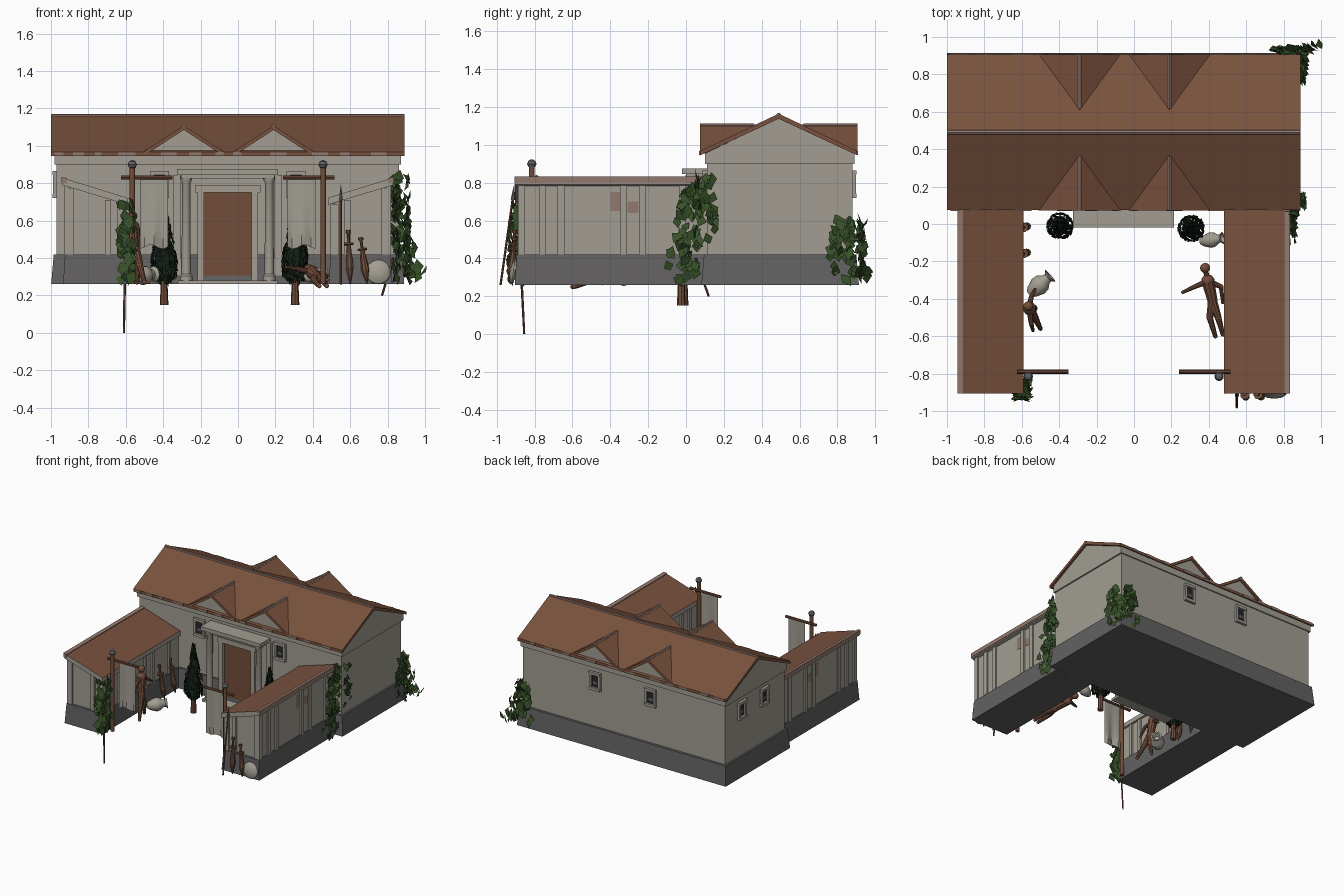
import bpy, bmesh, math, random
from mathutils import Vector, Matrix

if "Cube" in bpy.data.objects:
    bpy.data.objects.remove(bpy.data.objects["Cube"])
random.seed(4)
CX = -0.055          # symmetry plane of the villa
G = 0.26             # ground level of the villa

def material(name, r, g, b):
    m = bpy.data.materials.new(name)
    m.diffuse_color = (r, g, b, 1)
    m.use_nodes = True
    m.node_tree.nodes["Principled BSDF"].inputs["Base Color"].default_value = m.diffuse_color
    return m
WALL = material("pale_stone", 0.36, 0.34, 0.29)
PLINTH = material("dark_stone", 0.125, 0.12, 0.12)
ROOF = material("clay_tile", 0.19, 0.083, 0.047)
TRIM = material("worn_tile", 0.29, 0.19, 0.155)
WOOD = material("brown_wood", 0.17, 0.075, 0.043)
LEAF = material("ivy_green", 0.04, 0.085, 0.022)
TREE = material("cypress_green", 0.007, 0.014, 0.008)
DARK = material("window_dark", 0.02, 0.02, 0.022)
METAL = material("grey_metal", 0.12, 0.12, 0.125)

def finish(name, bm, *mats):
    bmesh.ops.recalc_face_normals(bm, faces=bm.faces)
    me = bpy.data.meshes.new(name)
    bm.to_mesh(me); bm.free()
    for m in mats: me.materials.append(m)
    ob = bpy.data.objects.new(name, me)
    bpy.context.collection.objects.link(ob)
    return ob

def box(name, x0, x1, y0, y1, z0, z1, mat, flare=0):
    bm = bmesh.new()
    bmesh.ops.create_cube(bm, size=1)
    for v in bm.verts:
        s = flare if v.co.z < 0 else 0
        v.co = ((x0 + x1) / 2 + v.co.x * (abs(x1 - x0) + 2 * s),
                (y0 + y1) / 2 + v.co.y * (y1 - y0 + 2 * s), (z0 + z1) / 2 + v.co.z * (z1 - z0))
    return finish(name, bm, mat)

def prism(name, pts, axis, a, b, *mats):
    """Extrude a profile: axis x takes (y,z) points, axis y takes (x,z)."""
    bm = bmesh.new()
    put = (lambda p, t: (t, p[0], p[1])) if axis == 'x' else (lambda p, t: (p[0], t, p[1]))
    A = [bm.verts.new(put(p, a)) for p in pts]
    B = [bm.verts.new(put(p, b)) for p in pts]
    bm.faces.new(A); bm.faces.new(B[::-1])
    for i in range(len(pts)):
        j = (i + 1) % len(pts)
        bm.faces.new((A[i], B[i], B[j], A[j]))
    return finish(name, bm, *mats)

def add_rod(bm, p, q, r1, r2, n=10, ball=False):
    p, q = Vector(p), Vector(q)
    d = q - p
    m = Matrix.Translation((p + q) / 2) @ d.to_track_quat('Z', 'Y').to_matrix().to_4x4()
    bmesh.ops.create_cone(bm, cap_ends=True, segments=n, radius1=r1, radius2=r2, depth=d.length, matrix=m)
    if ball:
        for c, r in ((p, r1), (q, r2)):
            bmesh.ops.create_uvsphere(bm, u_segments=n, v_segments=6, radius=r, matrix=Matrix.Translation(c))

def rod(name, p, q, r1, r2, mat, n=12):
    bm = bmesh.new(); add_rod(bm, p, q, r1, r2, n)
    return finish(name, bm, mat)

def lathe(name, prof, mat, base, direction=(0, 0, 1), n=16):
    bm = bmesh.new()
    m = Matrix.Translation(base) @ Vector(direction).to_track_quat('Z', 'Y').to_matrix().to_4x4()
    rings = [[bm.verts.new(m @ Vector((r * math.cos(t * math.tau / n), r * math.sin(t * math.tau / n), z)))
              for t in range(n)] for r, z in prof]
    for a, b in zip(rings, rings[1:]):
        for i in range(n):
            bm.faces.new((a[i], a[(i + 1) % n], b[(i + 1) % n], b[i]))
    bm.faces.new(rings[0]); bm.faces.new(rings[-1])
    return finish(name, bm, mat)

def add_leaf(bm, c, normal, up, size, width=0.4):
    n = Vector(normal).normalized()
    n = (n + Vector([random.uniform(-.5, .5) for _ in range(3)])).normalized()
    u = (Vector(up) + Vector([random.uniform(-.6, .6) for _ in range(3)]))
    u = (u - n * u.dot(n)).normalized()
    s = n.cross(u); c = Vector(c)
    vs = [bm.verts.new(c + o) for o in (-u * size * .5, s * size * width + n * .008, u * size * .5, -s * size * width + n * .008)]
    bm.faces.new(vs)

# main block
box("main_plinth", -0.985, 0.875, 0.095, 0.9, G, 0.42, PLINTH, 0.014)
prism("main_walls", [(.11, .42), (.88, .42), (.88, .955), (.49, 1.14), (.11, .955)], 'x', -.97, .86, WALL)
prism("main_frieze", [(.1, .9), (.89, .9), (.89, .955), (.49, 1.14), (.1, .955)], 'x', -.982, .872, WALL)
prism("main_roof", [(.075, .968), (.49, 1.165), (.905, .968), (.905, .945), (.49, 1.138), (.075, .945)], 'x', -1, .89, ROOF)
rod("main_ridge_cap", (-1, .49, 1.157), (.89, .49, 1.157), .013, .013, TRIM, 8)

# worn tiles on the eaves
for y in (.073, .907):
    x = -.98
    while x < .8:
        w = random.uniform(.03, .1)
        box("worn_eave_tile", x, x + w, y - .003, y + .003, .947, .968, TRIM)
        x += w + random.uniform(.04, .16)

# roof gables, front and back
for gx in (-.29, .19):
    for s in (-1, 1):
        Y = lambda d: .49 + s * d
        chev = [(gx - .22, .965), (gx, 1.108), (gx + .22, .965), (gx + .2, .955), (gx, 1.085), (gx - .2, .955)]
        prism("gable_roof", chev, 'y', Y(.417), Y(.11), ROOF)
        prism("gable_wall", [(gx - .2, .957), (gx + .2, .957), (gx, 1.09)], 'y', Y(.4), Y(.2), WALL)
        rod("gable_ridge_cap", (gx, Y(.417), 1.102), (gx, Y(.13), 1.102), .012, .012, TRIM, 8)

# wings with sloping roofs and pilasters
for s in (-1, 1):
    X = lambda d: CX + s * d
    box("wing_plinth", min(X(.55), X(.87)), max(X(.55), X(.87)), -.895, .12, G, .42, PLINTH, .01)
    prism("wing_walls", [(X(.56), .42), (X(.86), .42), (X(.86), .79), (X(.56), .69)], 'y', -.875, .12, WALL)
    rf = prism("wing_roof", [(X(.537), .685), (X(.885), .79), (X(.885), .83), (X(.537), .722)], 'y', -.905, .1, WALL, ROOF)
    for f in rf.data.polygons:
        if f.normal.z > .5: f.material_index = 1
    prism("wing_roof_edge", [(X(.86), .80), (X(.889), .80), (X(.889), .833), (X(.86), .828)], 'y', -.907, .1, TRIM)
    for y in (-.87, -.76, -.66, -.33, -.23, -.02):
        box("wing_pilaster", min(X(.85), X(.872)), max(X(.85), X(.872)), y - .018, y + .018, .42, .79, WALL)
        box("inner_pilaster", min(X(.547), X(.57)), max(X(.547), X(.57)), y - .015, y + .015, .42, .69, WALL)
    for d, h in ((.84, .775), (.64, .71), (.575, .69)):
        box("front_pilaster", X(d) - .017, X(d) + .017, -.89, -.86, .42, h, WALL)
    box("worn_plaster", min(X(.862), X(.858)), max(X(.862), X(.858)), -.31, -.25, .64, .7, TRIM)
    box("worn_plaster", min(X(.862), X(.858)), max(X(.862), X(.858)), -.4, -.35, .65, .75, TRIM)

# portico and door
box("portico_step", -.32, .21, -.01, .1, G, .28, WALL)
box("portico_roof", -.325, .215, -.02, .11, .845, .875, WALL)
box("portico_beam", -.305, .195, 0, .11, .825, .848, WALL)
box("door_lintel", -.23, .12, .055, .11, .75, .79, WALL)
box("door", -.19, .08, .085, .115, .28, .75, WOOD)
for s in (-1, 1):
    x = CX + s * .222
    lathe("portico_column", [(.034, 0), (.034, .025), (.025, .035), (.022, .52), (.032, .54), (.032, .56)], WALL, (x, .03, .28))
    box("door_jamb", CX + s * .145 - .017, CX + s * .145 + .017, .06, .11, .28, .75, WALL)
    box("wall_pilaster", CX + s * .27 - .02, CX + s * .27 + .02, .085, .12, .28, .845, WALL)

# windows: frame bars around a dark pane
def window(c, side):
    hw, z0, z1 = .05, .72, .865
    for a, b, lo, hi, mat, d in ((-hw, -hw + .02, z0, z1, WALL, .018), (hw - .02, hw, z0, z1, WALL, .018),
                                 (-hw, hw, z0, z0 + .022, WALL, .022), (-hw, hw, z1 - .022, z1, WALL, .022),
                                 (-hw, hw, z0, z1, DARK, .004), (-.018, .018, .765, .79, METAL, .008)):
        n = "window_pane" if mat is DARK else "window_frame"
        if side == 'left': box(n, -.97 - d, -.965, c + a, c + b, lo, hi, mat)
        elif side == 'back': box(n, c + a, c + b, .875, .88 + d, lo, hi, mat)
        else: box(n, c + a, c + b, .11 - d, .115, lo, hi, mat)
for c in (.2, -.3): window(c, 'back')
for c in (.67, .38): window(c, 'left')
for c in (-.42, .31): window(c, 'front')

# banner poles
for s in (-1, 1):
    X = lambda d: CX + s * d
    rod("banner_pole", (X(.51), -.815, G), (X(.51), -.815, .89), .015, .015, WOOD)
    lathe("pole_knob", [(.004, -.024), (.018, -.016), (.025, 0), (.018, .016), (.004, .024)], METAL, (X(.51), -.815, .9), n=12)
    rod("banner_bar", (X(.295), -.79, .83), (X(.57), -.79, .83), .011, .011, WOOD, 8)
    bm = bmesh.new()
    g = [[bm.verts.new((X(.32 + .15 * i / 6), -.79 + .012 * math.sin(i * 1.5) * j / 8,
                        .825 - (.365 + .012 * math.sin(i * 1.3)) * j / 8)) for i in range(7)] for j in range(9)]
    for j in range(8):
        for i in range(6):
            bm.faces.new((g[j][i], g[j][i + 1], g[j + 1][i + 1], g[j + 1][i]))
    finish("banner_cloth", bm, WALL)

# cypress trees
for tx, ty in ((-.395, -.01), (.305, -.025)):
    rod("cypress_trunk", (tx, ty, .15), (tx, ty, .32), .023, .016, WOOD, 8)
    radius = lambda z: .062 * min(1, (z - .26) / .05) if z < .42 else .062 * max(.05, 1 - (z - .42) / .3) ** 1.3
    lathe("cypress_core", [(max(.004, .8 * radius(z)), z) for z in (.27, .31, .36, .42, .5, .58, .66, .7)], TREE, (tx, ty, 0), n=9)
    bm = bmesh.new()
    for _ in range(260):
        z = .27 + .43 * random.random() ** 1.2
        a = random.uniform(0, math.tau)
        n = Vector((math.cos(a), math.sin(a), .1))
        add_leaf(bm, (tx + n.x * radius(z), ty + n.y * radius(z), z), n, (n.x * .5, n.y * .5, 1), .05, .25)
    finish("cypress_foliage", bm, TREE)

# ivy: leaves scattered over strips (start, end, width at start and end, normal)
def ivy(strips):
    bm = bmesh.new()
    for p, q, side, w0, w1, n, count in strips:
        p, q, side, n = Vector(p), Vector(q), Vector(side), Vector(n)
        for _ in range(count):
            t = random.random()
            c = p.lerp(q, t) + side * random.uniform(-1, 1) * (w0 + (w1 - w0) * t) + n * random.uniform(0, .035)
            add_leaf(bm, c, n, (0, 0, -1), random.uniform(.055, .085))
    finish("ivy_leaves", bm, LEAF)
ivy([((.825, -.03, .28), (.825, .05, .8), (0, 1, 0), .08, .06, (1, 0, 0), 75),
     ((.84, .08, .45), (.84, .08, .84), (1, 0, 0), .03, .02, (0, -1, 0), 22),
     ((.875, .13, .5), (.875, .12, .83), (0, 1, 0), .03, .02, (1, 0, 0), 18)])
ivy([((.84, .91, .29), (.83, .905, .6), (1, 0, 0), .13, .04, (0, 1, 0), 55),
     ((.89, .83, .28), (.88, .83, .6), (0, 1, 0), .09, .05, (1, .2, 0), 50),
     ((.93, .93, .28), (.89, .91, .5), (1, 0, 0), .05, .03, (1, 1, 0), 18)])
ivy([((-.6, -.9, .27), (-.6, -.895, .7), (1, 0, 0), .035, .035, (0, -1, 0), 40),
     ((-.59, -.87, .27), (-.59, -.87, .7), (0, 1, 0), .035, .03, (1, 0, 0), 28)])
rod("ivy_stem", (-.61, -.855, 0), (-.6, -.885, .6), .006, .008, WOOD, 6)
rod("ivy_stem", (.77, .12, .2), (.83, .05, .4), .006, .008, WOOD, 6)

# wooden figures, joints given as points
def figure(name, head, neck, hip, hands, elbows, knees, feet):
    bm = bmesh.new()
    V = Vector
    head, neck, hip = V(head), V(neck), V(hip)
    bmesh.ops.create_uvsphere(bm, u_segments=12, v_segments=8, radius=.027, matrix=Matrix.Translation(head))
    add_rod(bm, head, neck, .012, .018)
    add_rod(bm, neck, hip, .036, .028, ball=True)
    for h, e in zip(hands, elbows):
        add_rod(bm, neck, e, .018, .013, ball=True); add_rod(bm, e, h, .013, .009, ball=True)
    for k, f in zip(knees, feet):
        add_rod(bm, hip, k, .026, .019, ball=True); add_rod(bm, k, f, .018, .012, ball=True)
    finish(name, bm, WOOD)
figure("fallen_figure", (.38, -.235, .34), (.395, -.305, .325), (.42, -.41, .3), [(.26, -.365, .35), (.475, -.42, .28)],
       [(.325, -.335, .34), (.465, -.335, .31)], [(.405, -.5, .285), (.45, -.5, .285)], [(.435, -.6, .25), (.475, -.59, .25)])
figure("leaning_figure", (-.565, -.44, .625), (-.56, -.45, .565), (-.55, -.465, .45), [(-.53, -.35, .5), (-.54, -.57, .47)],
       [(-.55, -.39, .53), (-.55, -.53, .54)], [(-.535, -.45, .36), (-.525, -.51, .36)], [(-.54, -.44, .27), (-.5, -.56, .27)])

# overturned vases
VASE = [(.02, 0), (.035, .02), (.052, .065), (.048, .095), (.028, .12), (.026, .135), (.042, .15), (.03, .148), (.018, .12)]
lathe("vase", VASE, WALL, (-.56, -.375, .3), (.75, .66, .1))
lathe("vase", [(r * .8, z * .85) for r, z in VASE], WALL, (.355, -.095, .29), (.9, .15, .3))

# weapons and shield
def sword(tip, pommel):
    tip, pommel = Vector(tip), Vector(pommel)
    d = pommel - tip
    at = lambda t: tip + d * t
    bm = bmesh.new()
    for a, b, r, q in ((0, .3, .003, .022), (.3, .72, .022, .011), (.72, .76, .026, .026), (.76, .96, .008, .008), (.94, 1, .014, .014)):
        add_rod(bm, at(a), at(b), r, q, 8)
    finish("wooden_sword", bm, WOOD)
sword((.6, -.93, .265), (.59, -.905, .55))
sword((.69, -.93, .265), (.655, -.905, .51))
for y in (-.01, -.15): sword((-.56, y, .265), (-.6, y - .01, .54))
rod("spear_shaft", (.55, -.98, G), (.55, -.915, .72), .006, .006, WOOD, 8)
rod("spear_head", (.55, -.915, .71), (.55, -.908, .79), .012, .001, METAL, 6)
lathe("round_shield", [(.066, 0), (.064, .008), (.045, .02), (.02, .026), (.004, .027)], WALL, (.75, -.905, .325), (0, -1, .15), 20)

# smooth round parts, keep hard edges
for o in bpy.context.scene.objects: o.select_set(o.type == 'MESH')
bpy.context.view_layer.objects.active = bpy.data.objects["main_walls"]
bpy.ops.object.shade_smooth_by_angle(angle=math.radians(35))
